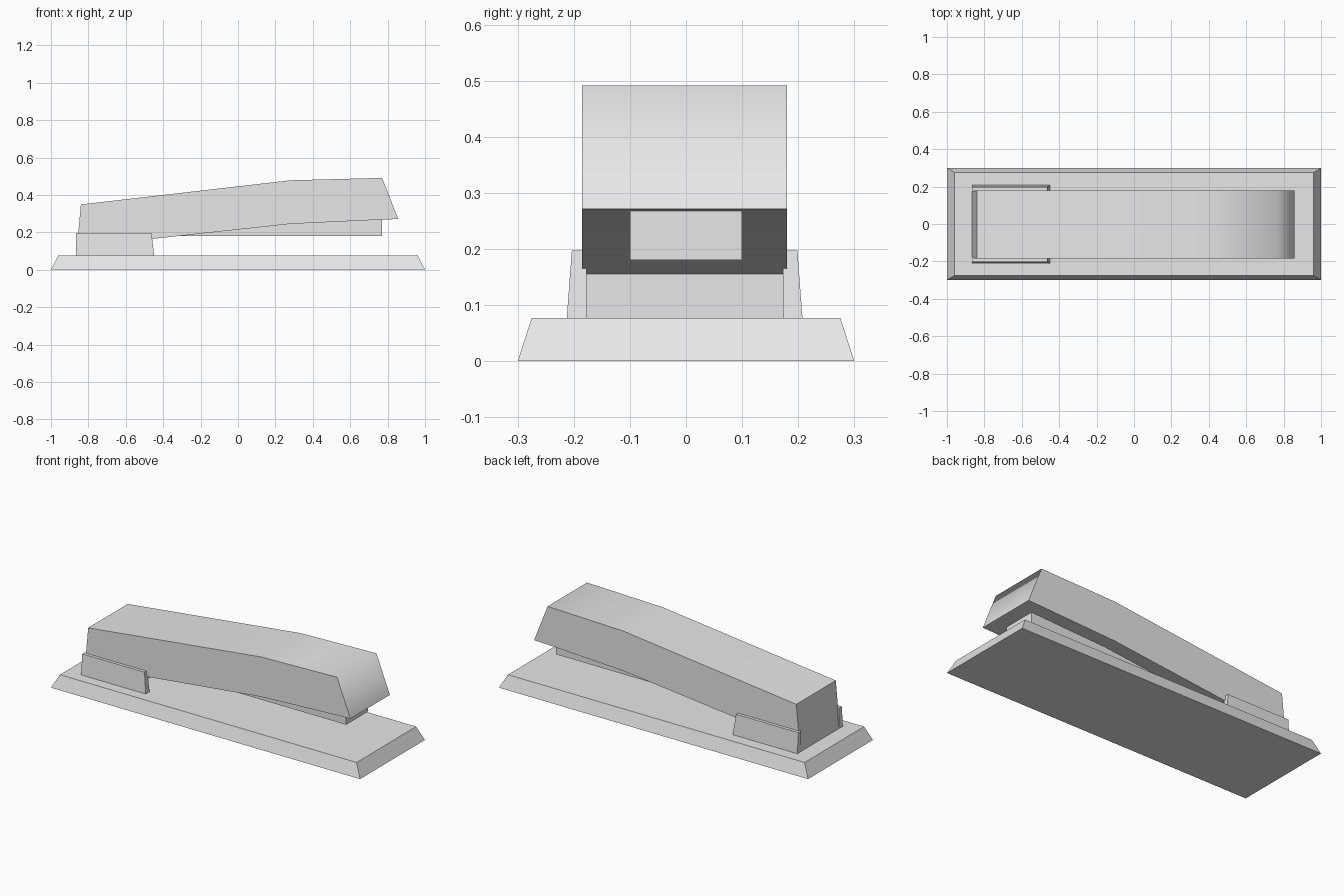
import bpy
import bmesh
import math

cube = bpy.data.objects.get("Cube")
if cube:
    bpy.data.objects.remove(cube, do_unlink=True)

grey = bpy.data.materials.new("light_grey")
grey.use_nodes = True
grey.diffuse_color = (0.8, 0.8, 0.8, 1)
grey.node_tree.nodes["Principled BSDF"].inputs["Base Color"].default_value = (0.8, 0.8, 0.8, 1)


def loft(name, lower, upper):
    """Solid between two matching outlines."""
    bm = bmesh.new()
    a = [bm.verts.new(p) for p in lower]
    b = [bm.verts.new(p) for p in upper]
    bm.faces.new(a)
    bm.faces.new(b)
    for i in range(len(a)):
        j = (i + 1) % len(a)
        bm.faces.new((a[i], a[j], b[j], b[i]))
    bmesh.ops.recalc_face_normals(bm, faces=bm.faces)
    mesh = bpy.data.meshes.new(name)
    bm.to_mesh(mesh)
    bm.free()
    mesh.materials.append(grey)
    obj = bpy.data.objects.new(name, mesh)
    bpy.context.collection.objects.link(obj)
    return obj


def rect(x0, x1, y0, y1, z):
    return [(x0, y0, z), (x1, y0, z), (x1, y1, z), (x0, y1, z)]


def extrude_profile(name, profile, y0, y1):
    """Side profile in x and z, extruded across y."""
    return loft(name, [(x, y0, z) for x, z in profile], [(x, y1, z) for x, z in profile])


BASE_TOP = 0.077
MID_Y = -0.0025  # centre line of the upper assembly

# Bevelled base plate
loft("base", rect(-1, 1, -0.3, 0.3, 0), rect(-0.96, 0.96, -0.275, 0.275, BASE_TOP))

# Upper arm with its rear block, softly shaded along the top and nose
arm_profile = [(-0.865, BASE_TOP), (-0.55, BASE_TOP), (-0.55, 0.155), (0.28, 0.245),
               (0.77, 0.268), (0.857, 0.271), (0.77, 0.491), (0.28, 0.478), (-0.84, 0.349)]
arm = extrude_profile("upper_arm", arm_profile, MID_Y - 0.1825, MID_Y + 0.1825)
bpy.ops.object.select_all(action="DESELECT")
arm.select_set(True)
bpy.context.view_layer.objects.active = arm
bpy.ops.object.shade_smooth_by_angle(angle=math.radians(72))

# Staple magazine under the arm
extrude_profile("magazine", [(-0.32, 0.18), (0.77, 0.18), (0.77, 0.275), (0.28, 0.255)], -0.1, 0.1)

# Tapered hinge cheeks on both sides
for side, label in ((1, "left"), (-1, "right")):
    inner, outer, top = (MID_Y + side * d for d in (0.175, 0.21, 0.201))
    loft("hinge_cheek_" + label,
         rect(-0.866, -0.448, inner, outer, BASE_TOP),
         rect(-0.866, -0.463, inner, top, 0.197))
